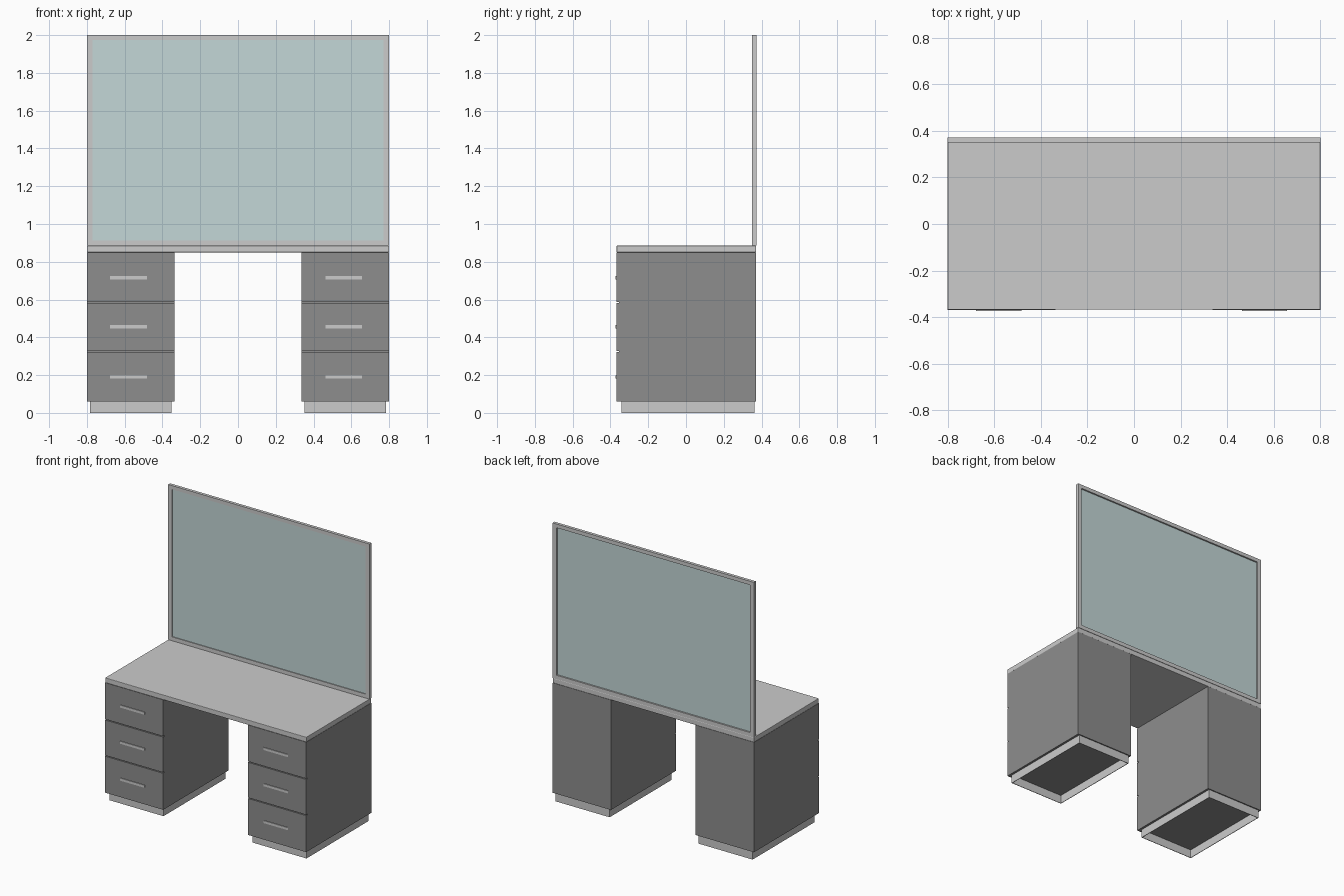
import bpy, bmesh
from mathutils import Vector

if "Cube" in bpy.data.objects:
    bpy.data.objects.remove(bpy.data.objects["Cube"])


def material(name, rgb):
    m = bpy.data.materials.new(name)
    m.diffuse_color = (*rgb, 1)
    m.use_nodes = True
    m.node_tree.nodes["Principled BSDF"].inputs["Base Color"].default_value = m.diffuse_color
    return m


DARK = material("dark_panel", (0.27, 0.27, 0.27))
GLASS = material("mirror_glass", (0.55, 0.68, 0.68))


def finish(name, bm, mat=None, bevel=0):
    bmesh.ops.recalc_face_normals(bm, faces=bm.faces)
    me = bpy.data.meshes.new(name)
    bm.to_mesh(me)
    bm.free()
    ob = bpy.data.objects.new(name, me)
    bpy.context.collection.objects.link(ob)
    if mat:
        me.materials.append(mat)
    if bevel:
        mod = ob.modifiers.new("bevel", 'BEVEL')
        mod.width, mod.segments = bevel, 2
    return ob


def box(name, lo, hi, mat=None, bevel=0):
    lo, hi = Vector(lo), Vector(hi)
    bm = bmesh.new()
    bmesh.ops.create_cube(bm, size=1)
    bmesh.ops.scale(bm, vec=hi - lo, verts=bm.verts)
    bmesh.ops.translate(bm, vec=(lo + hi) / 2, verts=bm.verts)
    return finish(name, bm, mat, bevel)


def ring(name, to3d, outer, inner, depth):
    """Rectangular frame: outer/inner = (u0, v0, u1, v1), extruded by depth."""
    bm = bmesh.new()
    loops = [[bm.verts.new(to3d(u, v)) for u, v in
              ((r[0], r[1]), (r[2], r[1]), (r[2], r[3]), (r[0], r[3]))]
             for r in (outer, inner)]
    faces = []
    for i in range(4):
        j = (i + 1) % 4
        faces.append(bm.faces.new((loops[0][i], loops[0][j], loops[1][j], loops[1][i])))
    ext = bmesh.ops.extrude_face_region(bm, geom=faces, use_keep_orig=True)
    bmesh.ops.translate(bm, vec=depth,
                        verts=[g for g in ext['geom'] if isinstance(g, bmesh.types.BMVert)])
    return finish(name, bm)


FRONT, BACK = -0.368, 0.371

# Worktop
box("worktop", (-0.80, FRONT + 0.001, 0.85), (0.80, BACK, 0.885), bevel=0.003)

# Mirror: main frame, thin inner step, glass panel
fy = lambda y: (lambda u, v: (u, y, v))
ring("mirror_frame", fy(0.350), (-0.80, 0.885, 0.80, 2.0),
     (-0.77, 0.913, 0.77, 1.973), (0, 0.022, 0))
box("mirror_glass", (-0.77, 0.356, 0.913), (0.77, 0.361, 1.973), GLASS)

# Cabinet side profile (y, z) with grooves between the drawer fronts
profile = [(BACK, 0.06), (BACK, 0.85), (FRONT, 0.85)]
for z in (0.585, 0.325):
    profile += [(FRONT, z + 0.003), (FRONT + 0.014, z + 0.003),
                (FRONT + 0.014, z - 0.003), (FRONT, z - 0.003)]
profile.append((FRONT, 0.06))

for side, s in (("left", -1), ("right", 1)):
    x0, x1 = sorted((s * 0.337, s * 0.80))

    # Drawer cabinet
    bm = bmesh.new()
    f = bm.faces.new([bm.verts.new((x0, y, z)) for y, z in profile])
    ext = bmesh.ops.extrude_face_region(bm, geom=[f], use_keep_orig=True)
    bmesh.ops.translate(bm, vec=(x1 - x0, 0, 0),
                        verts=[g for g in ext['geom'] if isinstance(g, bmesh.types.BMVert)])
    finish(side + "_cabinet", bm, DARK)

    # Hollow plinth
    a, b, t = x0 + 0.016, x1 - 0.016, 0.004
    ring(side + "_plinth", lambda u, v: (u, v, 0), (a, -0.342, b, 0.363),
         (a + t, -0.342 + t, b - t, 0.363 - t), (0, 0, 0.06))

    # Drawer handles
    cx = s * 0.58 if s < 0 else 0.56
    for i, z in enumerate((0.19, 0.455, 0.715)):
        box(f"{side}_handle_{i + 1}", (cx - 0.097, -0.373, z - 0.009),
            (cx + 0.097, FRONT + 0.002, z + 0.009))
